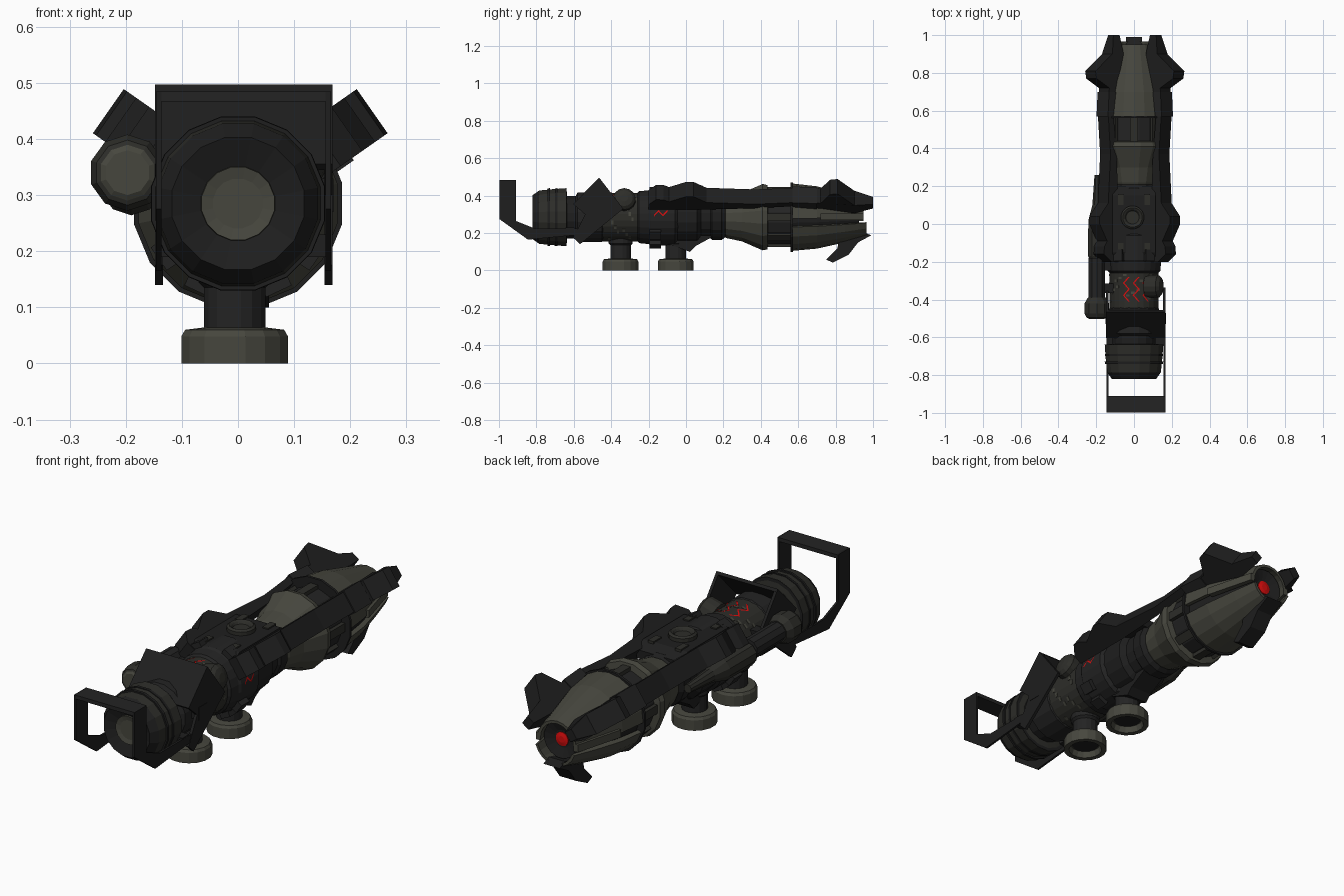
import bpy, bmesh, math
from mathutils import Vector as V

def material(name, col):
    m = bpy.data.materials.new(name)
    m.diffuse_color = (*col, 1)
    return m

OLIVE = material("olive_grey", (0.062, 0.062, 0.048))
DARK = material("dark_olive", (0.026, 0.026, 0.022))
BLACK = material("black", (0.013, 0.013, 0.013))
CHAR = material("charcoal", (0.017, 0.017, 0.017))
RED = material("red", (0.7, 0.004, 0.004))
X, Y, Z = V((1, 0, 0)), V((0, 1, 0)), V((0, 0, 1))
CZ = 0.285                      # height of the main axis

def finish(name, bm, mat):
    bmesh.ops.recalc_face_normals(bm, faces=bm.faces)
    me = bpy.data.meshes.new(name)
    bm.to_mesh(me)
    bm.free()
    me.materials.append(mat)
    ob = bpy.data.objects.new(name, me)
    bpy.context.collection.objects.link(ob)
    return ob

def lathe(name, prof, mat, o=(0, 0, CZ), axis=Y, sides=16, arc=None):
    """Turn (along, radius) points about an axis; with arc (degrees) the profile is a closed section."""
    bm = bmesh.new()
    u = X if abs(axis.x) < 0.5 else Y
    v = Z if axis == Y else axis.cross(u).normalized()
    u = v.cross(axis).normalized() if axis != Y else X
    a0, a1 = [math.radians(a) for a in (arc or (0, 360))]
    n = sides + 1 if arc else sides
    off = 0 if arc else math.pi / sides
    rows = []
    for i in range(n):
        t = a0 + off + (a1 - a0) * i / sides
        d = u * math.cos(t) + v * math.sin(t)
        rows.append([bm.verts.new(V(o) + axis * a + d * r) for a, r in prof])
    k = len(prof)
    for i in range(sides):
        A, B = rows[i], rows[(i + 1) % n]
        for j in range(k if arc else k - 1):
            bm.faces.new((A[j], A[(j + 1) % k], B[(j + 1) % k], B[j]))
    if arc:
        bm.faces.new(rows[0])
        bm.faces.new(rows[-1])
    else:
        bm.faces.new([r[0] for r in rows])
        bm.faces.new([r[-1] for r in rows])
    return finish(name, bm, mat)

def prism(name, pts, mat, o, u, v, w0, w1, taper_from=9, taper=1):
    """Extrude a flat outline in the u, v plane from w0 to w1; points past taper_from get narrower."""
    bm = bmesh.new()
    w = u.cross(v).normalized()
    a, b = [[bm.verts.new(V(o) + u * p + v * q + w * d * (taper if p > taper_from else 1)) for p, q in pts]
            for d in (w0, w1)]
    bm.faces.new(a)
    bm.faces.new(b)
    for i in range(len(pts)):
        j = (i + 1) % len(pts)
        bm.faces.new((a[i], a[j], b[j], b[i]))
    return finish(name, bm, mat)

def box(name, c, s, mat, u=X, v=Z):
    x, z = s[0] / 2, s[2] / 2
    return prism(name, [(-x, -z), (x, -z), (x, z), (-x, z)], mat, c, u, v, -s[1] / 2, s[1] / 2)

# rear cap with an olive centre
lathe("rear_cap", [(-0.80, 0.066), (-0.82, 0.12), (-0.785, 0.145)], BLACK)
lathe("rear_lens", [(-0.803, 0.045), (-0.808, 0.066), (-0.79, 0.068)], OLIVE)
lathe("rear_cap_band", [(-0.785, 0.145), (-0.72, 0.152), (-0.64, 0.158), (-0.635, 0.12)], DARK)
for y in (-0.74, -0.70, -0.65):
    lathe("cap_rib", [(y, 0.14), (y, 0.157), (y + 0.012, 0.158), (y + 0.012, 0.14)], BLACK)

# rear tube, drum and collar
lathe("rear_neck", [(-0.65, 0.115), (-0.58, 0.115)], BLACK)
lathe("rear_sleeve", [(-0.59, 0.115), (-0.58, 0.135), (-0.45, 0.135), (-0.43, 0.12)], CHAR)
lathe("pattern_drum", [(-0.45, 0.13), (-0.25, 0.13)], DARK, sides=24)
lathe("drum_collar", [(-0.26, 0.13), (-0.25, 0.14), (-0.2, 0.145), (-0.19, 0.152), (-0.06, 0.152),
                      (-0.04, 0.135)], CHAR, sides=24)
lathe("centre_body", [(-0.06, 0.14), (0.06, 0.14), (0.08, 0.115), (0.13, 0.115), (0.14, 0.125),
                      (0.19, 0.125), (0.21, 0.11)], BLACK)

# red zigzag inlays
def zigzag(name, ang, y0, y1, r, amp, steps, w=0.045):
    bm = bmesh.new()
    prev = None
    for i in range(steps + 1):
        t = math.radians(ang) + amp * (1 if i % 2 else -1)
        y = y0 + (y1 - y0) * i / steps
        cur = [bm.verts.new((r * math.cos(q), y, CZ + r * math.sin(q))) for q in (t - w, t + w)]
        if prev:
            bm.faces.new((prev[0], prev[1], cur[1], cur[0]))
        prev = cur
    finish(name, bm, RED)

for a in (62, 85, 108):
    zigzag("red_zigzag", a, -0.41, -0.28, 0.1325, 0.11, 4, 0.032)
zigzag("red_side_zigzag", 8, -0.17, -0.10, 0.1545, 0.08, 3, 0.03)

# pattern flecks on the drum
for i in range(40):
    a = math.radians(i * 137.5)
    d = V((math.cos(a), 0, math.sin(a)))
    y = -0.41 + 0.14 * ((i * 7) % 10) / 9
    box("drum_fleck", V((0, y, CZ)) + d * 0.128, (0.02, 0.012, 0.006), OLIVE, V((d.z, 0, -d.x)), d)

# forward bell, recessed core and flange
lathe("forward_bell", [(0.2, 0.105), (0.22, 0.115), (0.30, 0.132), (0.41, 0.181), (0.435, 0.175), (0.44, 0.14)], OLIVE)
lathe("recessed_core", [(0.43, 0.145), (0.58, 0.145)], CHAR)
for i in range(8):
    a = math.radians(i * 45 + 90)
    d = V((math.cos(a), 0, math.sin(a)))
    box("core_rod", V((0, 0.5, CZ)) + d * 0.15, (0.04, 0.14, 0.02), DARK, V((d.z, 0, -d.x)), d)
lathe("flange", [(0.56, 0.14), (0.56, 0.189), (0.572, 0.189), (0.572, 0.14)], BLACK)

# nose: split shell around a dark core with a recessed red eye
nose = [(0.57, 0.18), (0.7, 0.165), (0.95, 0.098), (0.95, 0.085), (0.7, 0.145), (0.57, 0.16)]
lathe("nose_upper_shell", nose, OLIVE, arc=(-2, 182), sides=10)
jaw = [(0.57, 0.18), (0.7, 0.168), (0.85, 0.135), (0.965, 0.105), (0.965, 0.092), (0.7, 0.145), (0.57, 0.16)]
lathe("nose_lower_jaw", jaw, OLIVE, arc=(197, 343), sides=8)
lathe("nose_core", [(0.57, 0.155), (0.7, 0.142), (0.925, 0.085), (0.91, 0.04)], BLACK)
lathe("red_eye", [(0.9, 0.032), (0.914, 0.032), (0.918, 0.015)], RED)
for s in (1, -1):
    prism("nose_side_bar", [(0.72, 0.14), (0.95, 0.085), (0.95, 0.108), (0.72, 0.17)], OLIVE,
          (0, 0, CZ), Y, X * s, -0.02, 0.015)

# two upper side rails with swept fins
rail = [(-0.2, 0.185), (-0.16, 0.232), (-0.12, 0.23), (-0.09, 0.212), (0.0, 0.26), (0.04, 0.26), (0.11, 0.205),
        (0.37, 0.19), (0.58, 0.205), (0.72, 0.198), (0.77, 0.28), (0.81, 0.287), (0.9, 0.178), (1.0, 0.155),
        (1.0, 0.115), (0.9, 0.105), (0.72, 0.15), (0.57, 0.17), (0.35, 0.15), (0.1, 0.14), (-0.2, 0.14)]
for a in (35, 145):
    t = math.radians(a)
    d = V((math.cos(t), 0, math.sin(t)))
    prism("side_rail", rail, BLACK, (0.004, 0, CZ), Y, d, -0.048, 0.048, 0.95, 0.5)
    prism("rail_pad", [(0.57, 0.17), (0.57, 0.21), (0.70, 0.203), (0.70, 0.15)], CHAR,
          (0.004, 0, CZ), Y, d, -0.053, 0.053)

# lower swept fin
prism("lower_fin", [(0.75, 0.058), (0.785, 0.042), (0.87, 0.085), (0.92, 0.15), (0.99, 0.188), (0.95, 0.205),
                    (0.82, 0.175), (0.81, 0.12)], BLACK, (0, 0, 0), Y, Z, -0.042, 0.042)

# top housing with a round cap
prism("top_housing", [(-0.18, 0.36), (-0.18, 0.415), (-0.15, 0.43), (0.15, 0.43), (0.2, 0.40), (0.2, 0.36)],
      BLACK, (0, 0, 0), Y, Z, -0.115, 0.115)
lathe("top_cap", [(0.42, 0.062), (0.447, 0.062), (0.455, 0.052), (0.45, 0.042), (0.44, 0.035)],
      DARK, (-0.008, 0.035, 0), Z)
for x in (-0.07, 0.07):
    for y in (-0.13, 0.13):
        box("housing_pad", (x, y, 0.43), (0.03, 0.06, 0.012), DARK)

# clamp blocks around the collar
for a in (60, 120, 245, 295, 325, 215):
    t = math.radians(a)
    d = V((math.cos(t), 0, math.sin(t)))
    box("clamp_block", V((0, -0.165, CZ)) + d * 0.155, (0.05, 0.06, 0.035), CHAR, V((d.z, 0, -d.x)), d)

# underside housing and two hollow feet
prism("underside_housing", [(-0.11, 0.2), (-0.09, 0.14), (0.02, 0.10), (0.05, 0.13), (0.16, 0.19), (0.12, 0.24),
                            (-0.1, 0.24)], BLACK, (0, 0, 0), Y, Z, -0.055, 0.055)
for y in (-0.35, -0.055):
    lathe("foot", [(0.03, 0.05), (0.028, 0.066), (0, 0.074), (0, 0.097), (0.048, 0.097), (0.06, 0.09),
                   (0.064, 0.057)], OLIVE, (-0.006, y, 0), Z)
    lathe("foot_well", [(0.025, 0.06), (0.031, 0.06)], BLACK, (-0.006, y, 0), Z)
    lathe("foot_column", [(0.06, 0.056), (0.135, 0.056), (0.145, 0.066), (0.2, 0.066)], CHAR, (-0.006, y, 0), Z)

# left side tube
lathe("side_tube_cap", [(-0.5, 0.045), (-0.495, 0.058), (-0.475, 0.068), (-0.42, 0.068), (-0.39, 0.05)], DARK,
      (-0.197, 0, 0.34), sides=10)
lathe("side_tube_end", [(-0.504, 0.04), (-0.498, 0.05)], OLIVE, (-0.197, 0, 0.34), sides=10)
lathe("side_tube", [(-0.4, 0.045), (-0.18, 0.045)], CHAR, (-0.197, 0, 0.34), sides=10)
lathe("side_blister", [(-0.19, 0.045), (-0.17, 0.056), (-0.08, 0.056), (0.02, 0.054), (0.1, 0.032), (0.26, 0.02)],
      DARK, (-0.19, 0, 0.32), sides=10)
for y in (-0.34, -0.22, -0.05):
    box("tube_bracket", (-0.145, y, 0.33), (0.08, 0.05, 0.05), BLACK)

# right side knob
lathe("side_knob", [(0.07, 0.062), (0.135, 0.06), (0.15, 0.045), (0.157, 0.02)], DARK, (0, -0.33, 0.345),
      V((0.96, 0, 0.28)).normalized(), sides=14)

# rear carrying handle and slanted guard
arm = [(-0.998, 0.485), (-0.91, 0.485), (-0.91, 0.265), (-0.81, 0.225), (-0.58, 0.225), (-0.58, 0.19),
       (-0.845, 0.165), (-0.998, 0.275)]
guard = [(-0.465, 0.497), (-0.335, 0.33), (-0.567, 0.14), (-0.603, 0.175), (-0.54, 0.3), (-0.603, 0.355)]
for x in (-0.146, 0.156):
    prism("handle_arm", arm, BLACK, (x, 0, 0), Y, Z, 0, 0.01)
    prism("guard_side", guard, BLACK, (x, 0, 0), Y, Z, -0.002, 0.012)
box("handle_bar", (0.01, -0.954, 0.476), (0.312, 0.088, 0.018), CHAR)
prism("guard_top", [(-0.603, 0.355), (-0.465, 0.497), (-0.456, 0.486), (-0.592, 0.345)], BLACK,
      (0, 0, 0), Y, Z, -0.146, 0.166)
for s in (-1, 1):
    box("guard_mount", (0.01 + s * 0.135, -0.5, 0.3), (0.05, 0.06, 0.06), BLACK)
    box("handle_mount", (0.01 + s * 0.13, -0.62, 0.21), (0.05, 0.05, 0.04), BLACK)
